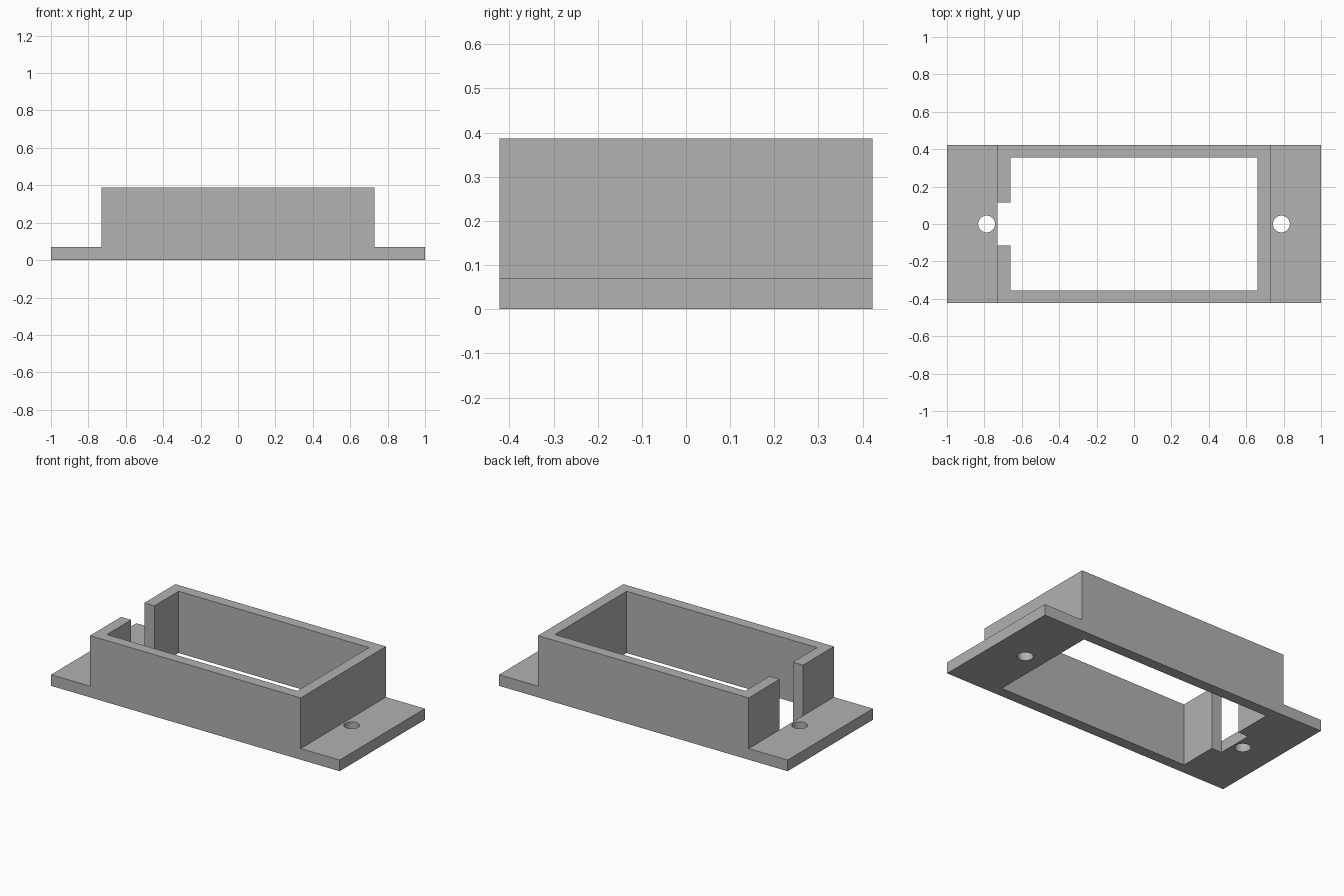
import bpy
import bmesh
import math

cube = bpy.data.objects.get("Cube")
if cube:
    bpy.data.objects.remove(cube, do_unlink=True)

# Overall dimensions
HALF_LENGTH, HALF_DEPTH = 1.0, 0.422
HEIGHT, FLANGE = 0.387, 0.07
BODY_X = 0.73
INNER_X, INNER_Y = 0.66, 0.355
SLOT_Y = 0.115
HOLE_X, HOLE_RADIUS = 0.788, 0.045

grey = bpy.data.materials.new("plain_grey")
grey.use_nodes = True
colour = (0.445, 0.445, 0.445, 1)
grey.diffuse_color = colour
grey.node_tree.nodes["Principled BSDF"].inputs["Base Color"].default_value = colour


def new_object(name, bm):
    bmesh.ops.recalc_face_normals(bm, faces=bm.faces)
    mesh = bpy.data.meshes.new(name)
    bm.to_mesh(mesh)
    bm.free()
    mesh.materials.append(grey)
    obj = bpy.data.objects.new(name, mesh)
    bpy.context.collection.objects.link(obj)
    return obj


def box(name, x0, x1, y):
    """Cutter box running through the full height."""
    bm = bmesh.new()
    bmesh.ops.create_cube(bm, size=1)
    for v in bm.verts:
        v.co = (x1 if v.co.x > 0 else x0, math.copysign(y, v.co.y),
                1 if v.co.z > 0 else -1)
    return new_object(name, bm)


def rod(name, x):
    """Cutter cylinder for a screw hole."""
    bm = bmesh.new()
    bmesh.ops.create_cone(bm, cap_ends=True, segments=48, radius1=HOLE_RADIUS,
                          radius2=HOLE_RADIUS, depth=2)
    bmesh.ops.translate(bm, verts=bm.verts, vec=(x, 0, 0))
    return new_object(name, bm)


# Flanged housing: stepped profile extruded front to back
half = [(HALF_LENGTH, 0), (HALF_LENGTH, FLANGE), (BODY_X, FLANGE), (BODY_X, HEIGHT)]
profile = half + [(-x, z) for x, z in reversed(half)]
bm = bmesh.new()
face = bm.faces.new([bm.verts.new((x, -HALF_DEPTH, z)) for x, z in profile])
extruded = bmesh.ops.extrude_face_region(bm, geom=[face])["geom"]
bmesh.ops.translate(bm, vec=(0, 2 * HALF_DEPTH, 0),
                    verts=[g for g in extruded if isinstance(g, bmesh.types.BMVert)])
housing = new_object("flanged_housing", bm)

bpy.ops.object.select_all(action="DESELECT")
housing.select_set(True)
bpy.context.view_layer.objects.active = housing

# Central opening, cable slot in one end wall, and two screw holes
cutters = [
    box("opening_cutter", -INNER_X, INNER_X, INNER_Y),
    box("slot_cutter", -BODY_X, -INNER_X + 0.1, SLOT_Y),
    rod("left_hole_cutter", HOLE_X),
    rod("right_hole_cutter", -HOLE_X),
]
for cutter in cutters:
    cutter.hide_render = True
    cut = housing.modifiers.new(cutter.name, "BOOLEAN")
    cut.operation = "DIFFERENCE"
    cut.solver = "EXACT"
    cut.object = cutter
    bpy.ops.object.modifier_apply(modifier=cut.name)
    bpy.data.objects.remove(cutter, do_unlink=True)

bpy.ops.object.shade_smooth_by_angle(angle=math.radians(30))
